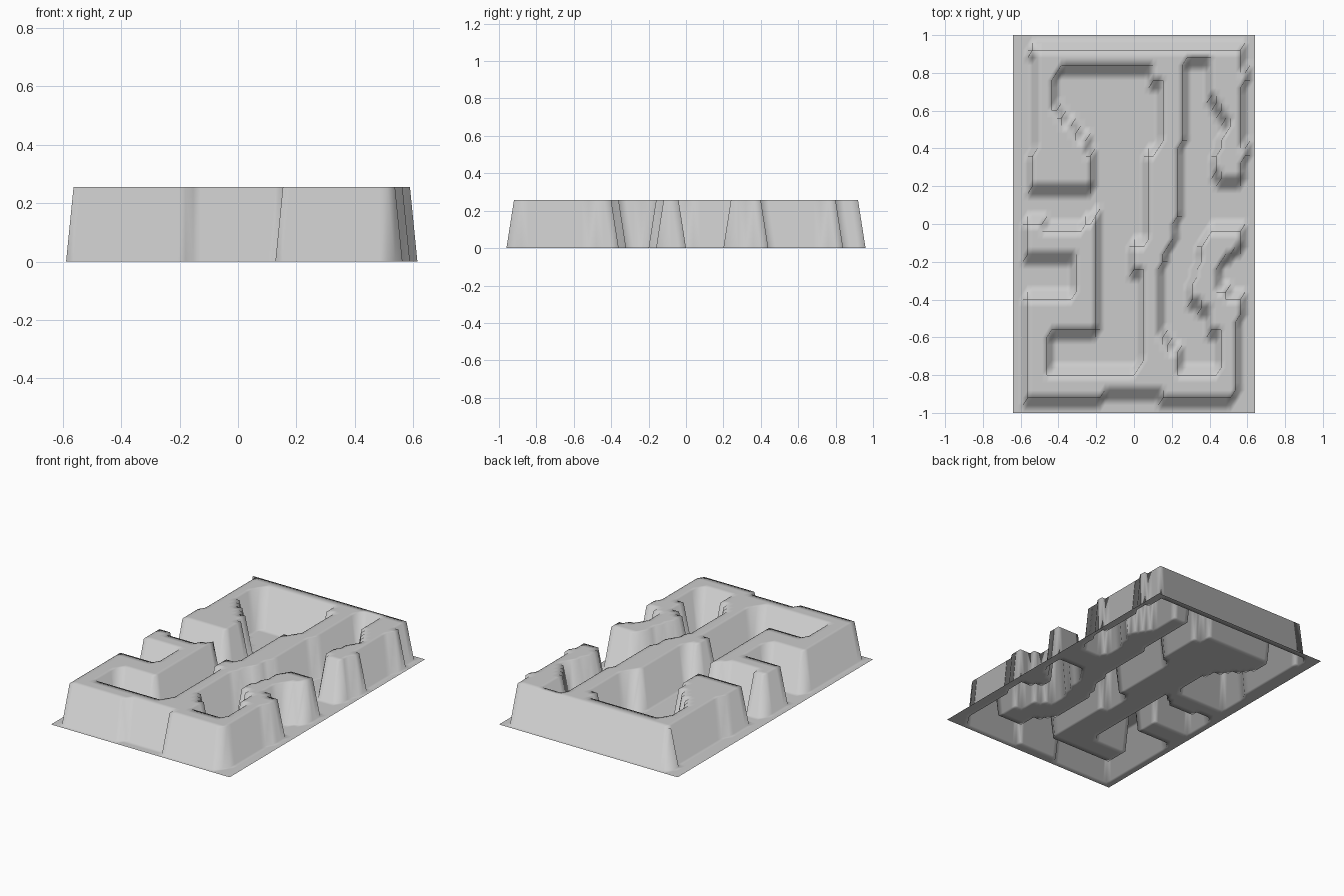
import bpy, bmesh
from mathutils import Vector
from mathutils.geometry import intersect_point_line

if "Cube" in bpy.data.objects:
    bpy.data.objects.remove(bpy.data.objects["Cube"])

N = 50                     # cells per side of the relief grid
HALF_X, HALF_Y = 0.64, 1.0
HEIGHT = 0.256

# Outer edge of the raised plateau
OUTER = [(-.563, -.92), (-.18, -.92), (-.154, -.88), (.128, -.88), (.154, -.92),
         (.512, -.92), (.538, -.88), (.538, -.56), (.563, -.48), (.563, .36),
         (.589, .36), (.589, .42), (.563, .44), (.563, .72), (.589, .76), (.589, .8),
         (.563, .84), (.563, .92), (-.538, .92), (-.512, .88), (-.512, .4),
         (-.538, .36), (-.538, .1), (-.563, .1)]

# Large left channel, open to the left side
LEFT_CHANNEL = [(-.7, .2), (-.23, .2), (-.23, .36), (-.256, .44), (-.33, .52), (-.41, .6),
                (-.435, .64), (-.435, .76), (-.36, .84), (.077, .84), (.102, .76),
                (.154, .76), (.154, .44), (.102, .36), (.077, .36), (.077, 0),
                (.051, -.12), (0, -.12), (0, -.24), (.051, -.24), (.051, -.72),
                (0, -.8), (-.435, -.8), (-.461, -.76), (-.461, -.6), (-.41, -.56),
                (-.205, -.56), (-.205, .04), (-.23, 0), (-.256, 0), (-.307, -.04),
                (-.486, -.04), (-.486, 0), (-.7, 0)]

LEFT_NOTCH = [(-.7, -.16), (-.307, -.16), (-.307, -.36), (-.333, -.4), (-.7, -.4)]

# Narrow right channel, open to the right side
RIGHT_CHANNEL = [(.7, .24), (.461, .24), (.435, .28), (.435, .36), (.461, .44), (.512, .52),
                 (.486, .56), (.41, .68), (.41, .84), (.384, .88), (.28, .88), (.256, .82),
                 (.256, .44), (.23, .4), (.23, .04), (.205, -.08), (.154, -.2),
                 (.128, -.28), (.128, -.56), (.154, -.6), (.18, -.64), (.23, -.68),
                 (.23, -.8), (.435, -.8), (.461, -.76), (.461, -.56), (.41, -.56),
                 (.41, -.44), (.358, -.44), (.307, -.4), (.307, -.32), (.333, -.24),
                 (.358, -.12), (.41, -.04), (.7, -.04)]

RIGHT_BAY = [(.7, -.12), (.563, -.12), (.512, -.16), (.435, -.24), (.435, -.3),
             (.486, -.36), (.512, -.4), (.7, -.4)]


def near_edge(p, poly, tol=0.006):
    for a, b in zip(poly, poly[1:] + poly[:1]):
        q, t = intersect_point_line(p, Vector(a), Vector(b))[:2]
        if 0 <= t <= 1 and (q.to_2d() - p).length < tol:
            return True
        if (Vector(a) - p).length < tol:
            return True
    return False


def inside(p, poly):
    hit = False
    for (ax, ay), (bx, by) in zip(poly, poly[1:] + poly[:1]):
        if (ay > p.y) != (by > p.y) and p.x < (bx - ax) * (p.y - ay) / (by - ay) + ax:
            hit = not hit
    return hit


def raised(p):
    """Plateau edges belong to the plateau, so channels exclude their own border."""
    if not (inside(p, OUTER) or near_edge(p, OUTER)):
        return False
    return not any(inside(p, c) and not near_edge(p, c)
                   for c in (LEFT_CHANNEL, LEFT_NOTCH, RIGHT_CHANNEL, RIGHT_BAY))


# Relief sheet: grid points are either on the floor or on the plateau
bm = bmesh.new()
grid = []
for j in range(N + 1):
    row = []
    for i in range(N + 1):
        p = Vector((HALF_X * (2 * i / N - 1), HALF_Y * (2 * j / N - 1)))
        row.append(bm.verts.new((p.x, p.y, HEIGHT if raised(p) else 0)))
    grid.append(row)
for j in range(N):
    for i in range(N):
        a, b = grid[j][i], grid[j][i + 1]
        c, d = grid[j + 1][i + 1], grid[j + 1][i]
        bm.faces.new((a, b, c))
        bm.faces.new((a, c, d))
for f in bm.faces:
    f.smooth = True

mesh = bpy.data.meshes.new("channel_relief")
bm.to_mesh(mesh)
bm.free()
bpy.context.collection.objects.link(bpy.data.objects.new("channel_relief", mesh))
